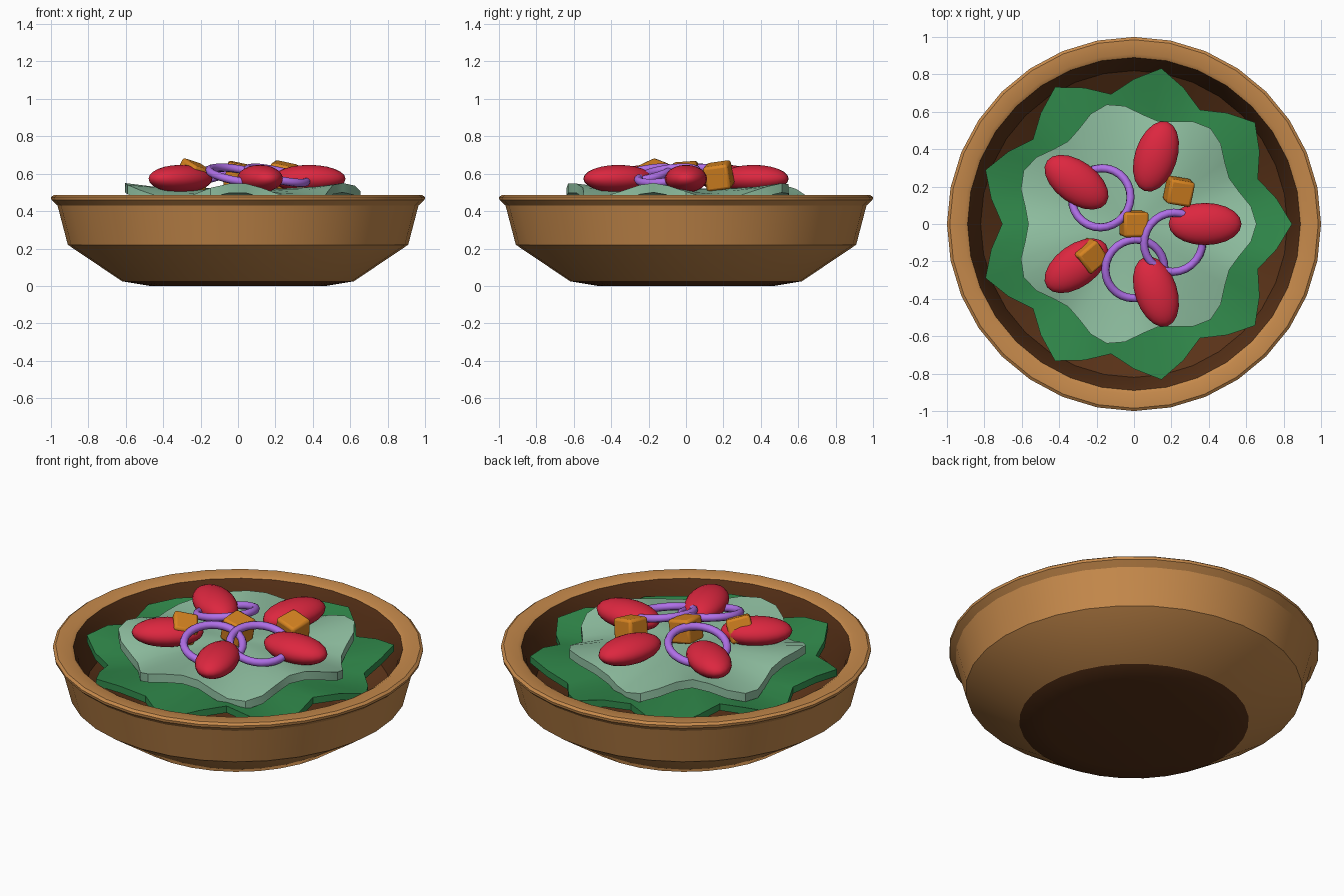
import bpy, bmesh, math
from mathutils import Vector, Quaternion

if "Cube" in bpy.data.objects:
    bpy.data.objects.remove(bpy.data.objects["Cube"])


def mat(name, rgb):
    m = bpy.data.materials.new(name)
    m.diffuse_color = (*rgb, 1)
    m.use_nodes = True
    m.node_tree.nodes["Principled BSDF"].inputs["Base Color"].default_value = m.diffuse_color
    return m


WOOD = mat("wood", (0.56, 0.25, 0.07))
DARK = mat("dark_wood", (0.10, 0.032, 0.009))
GREEN = mat("dark_green", (0.03, 0.25, 0.07))
PALE = mat("pale_green", (0.28, 0.53, 0.36))
RED = mat("red", (0.72, 0.02, 0.05))
PURPLE = mat("purple", (0.43, 0.16, 0.80))
ORANGE = mat("orange", (0.68, 0.23, 0.015))


def smooth(ob, angle=35):
    bpy.ops.object.select_all(action='DESELECT')
    ob.select_set(True)
    bpy.context.view_layer.objects.active = ob
    bpy.ops.object.shade_smooth_by_angle(angle=math.radians(angle))


def finish(bm, name, mats, angle=35):
    bmesh.ops.recalc_face_normals(bm, faces=bm.faces)
    me = bpy.data.meshes.new(name)
    bm.to_mesh(me)
    bm.free()
    for m in mats:
        me.materials.append(m)
    ob = bpy.data.objects.new(name, me)
    bpy.context.collection.objects.link(ob)
    smooth(ob, angle)
    return ob


def bridge(bm, a, b, index=0):
    n = len(a)
    for i in range(n):
        j = (i + 1) % n
        bm.faces.new((a[i], a[j], b[j], b[i])).material_index = index


# Bowl: lathed closed profile (radius, z), dark on the base and inside
profile = [(0.47, 0.0), (0.62, 0.025), (0.91, 0.22), (0.965, 0.43), (0.998, 0.46),
           (1.0, 0.475), (0.985, 0.486), (0.91, 0.486), (0.89, 0.475),
           (0.865, 0.42), (0.82, 0.25), (0.55, 0.08)]
N = 32
bm = bmesh.new()
rings = [[bm.verts.new((r * math.cos(2 * math.pi * i / N), r * math.sin(2 * math.pi * i / N), z))
          for i in range(N)] for r, z in profile]
for k in range(len(rings) - 1):
    bridge(bm, rings[k], rings[k + 1], 1 if k == 0 or k >= 8 else 0)
bm.faces.new(rings[0]).material_index = 1
bm.faces.new(rings[-1]).material_index = 1
finish(bm, "bowl", [WOOD, DARK], 30)


# Lettuce: ruffled discs with a wavy rim
def lettuce(name, material, segs, radius, ripple, lobes, z_mid, z_edge, wave, waves, thick):
    bm = bmesh.new()
    top_c = bm.verts.new((0, 0, z_mid))
    prev = None
    for f in (0.4, 0.75, 1.0):
        ring = []
        for i in range(segs):
            t = 2 * math.pi * i / segs
            r = f * (radius + ripple * f * math.cos(lobes * t))
            z = z_mid + (z_edge - z_mid) * f ** 2 - wave * f ** 3 * math.sin(waves * t)
            ring.append(bm.verts.new((r * math.cos(t), r * math.sin(t), z)))
        if prev:
            bridge(bm, prev, ring)
        else:
            for i in range(segs):
                bm.faces.new((top_c, ring[i], ring[(i + 1) % segs]))
        prev = ring
    bm.normal_update()
    if sum(f.normal.z for f in bm.faces) < 0:
        bmesh.ops.reverse_faces(bm, faces=bm.faces)
    # thickness below the top sheet
    dup = bmesh.ops.extrude_face_region(bm, geom=bm.faces[:])
    for v in dup["geom"]:
        if isinstance(v, bmesh.types.BMVert):
            v.co.z -= thick
    finish(bm, name, [material], 30)


lettuce("outer_lettuce", GREEN, 36, 0.775, 0.07, 9, 0.40, 0.43, 0.03, 7, 0.04)
lettuce("inner_lettuce", PALE, 42, 0.61, 0.045, 7, 0.52, 0.505, 0.045, 5, 0.05)

# Tomatoes: five flattened ellipsoids laid out like spokes
for i in range(5):
    a = math.radians(72 * i)
    bpy.ops.mesh.primitive_uv_sphere_add(
        segments=20, ring_count=12, radius=1, rotation=(0, 0, a),
        location=(0.38 * math.cos(a), 0.38 * math.sin(a), 0.573))
    ob = bpy.context.object
    ob.name = f"tomato_{i + 1}"
    ob.scale = (0.195, 0.113, 0.074)
    ob.data.materials.append(RED)
    smooth(ob, 60)

# Onion rings: each tips outward (x, y, tilt direction in degrees)
for i, (x, y, d) in enumerate([(-0.175, 0.14, 145), (0.005, -0.24, -50), (0.21, -0.098, -35)]):
    bpy.ops.mesh.primitive_torus_add(
        major_segments=28, minor_segments=8, major_radius=0.16, minor_radius=0.022,
        location=(x, y, 0.592))
    ob = bpy.context.object
    ob.name = f"onion_ring_{i + 1}"
    a = math.radians(d)
    ob.rotation_mode = 'QUATERNION'
    ob.rotation_quaternion = Quaternion(Vector((-math.sin(a), math.cos(a), 0)), math.radians(15))
    ob.data.materials.append(PURPLE)
    smooth(ob, 60)

# Croutons: small bevelled cubes
for i, (x, y, rot) in enumerate([(0, 0, (4, 12, 0)), (0.24, 0.175, (8, 12, -10)),
                                 (-0.24, -0.17, (22, 14, 40))]):
    bpy.ops.mesh.primitive_cube_add(size=0.135, location=(x, y, 0.588),
                                    rotation=[math.radians(v) for v in rot])
    ob = bpy.context.object
    ob.name = f"crouton_{i + 1}"
    b = ob.modifiers.new("bevel", 'BEVEL')
    b.width = 0.015
    b.segments = 2
    ob.data.materials.append(ORANGE)
    smooth(ob, 35)
